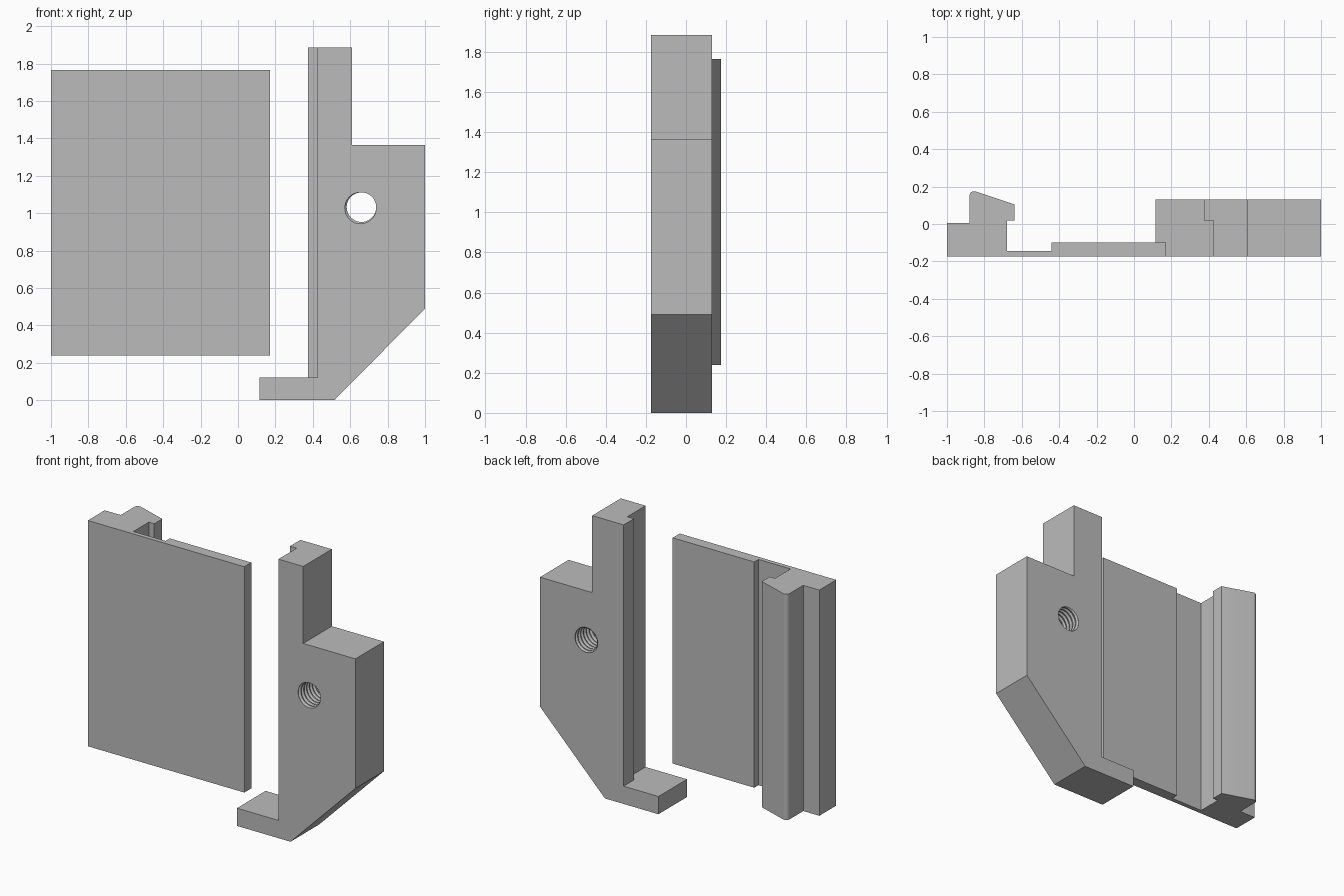
import bpy
import bmesh
from math import sin, cos, pi, radians
from mathutils import Vector

if "Cube" in bpy.data.objects:
    bpy.data.objects.remove(bpy.data.objects["Cube"], do_unlink=True)

grey = bpy.data.materials.new("plain_grey")
grey.use_nodes = True
grey.diffuse_color = (0.5, 0.5, 0.5, 1)
grey.node_tree.nodes["Principled BSDF"].inputs["Base Color"].default_value = (0.5, 0.5, 0.5, 1)


def finish(name, bm):
    bmesh.ops.recalc_face_normals(bm, faces=bm.faces)
    mesh = bpy.data.meshes.new(name)
    bm.to_mesh(mesh)
    bm.free()
    mesh.materials.append(grey)
    obj = bpy.data.objects.new(name, mesh)
    bpy.context.collection.objects.link(obj)
    return obj


def prism(name, points, offset):
    """Extrude a closed outline of 3D points by an offset."""
    bm = bmesh.new()
    face = bm.faces.new([bm.verts.new(p) for p in points])
    result = bmesh.ops.extrude_face_region(bm, geom=[face], use_keep_orig=True)
    verts = [v for v in result["geom"] if isinstance(v, bmesh.types.BMVert)]
    bmesh.ops.translate(bm, verts=verts, vec=offset)
    return finish(name, bm)


def activate(obj):
    bpy.ops.object.select_all(action='DESELECT')
    obj.select_set(True)
    bpy.context.view_layer.objects.active = obj


def cut(obj, cutter):
    cutter.hide_render = True
    mod = obj.modifiers.new("cut", 'BOOLEAN')
    mod.operation = 'DIFFERENCE'
    mod.solver = 'EXACT'
    mod.object = cutter
    activate(obj)
    bpy.ops.object.modifier_apply(modifier=mod.name)
    bpy.data.objects.remove(cutter, do_unlink=True)


def thread_cutter(cx, cz, start, turns, pitch, minor, major, segments=40):
    """Closed right-handed screw solid along y."""
    bm = bmesh.new()
    section = [(0, minor), (0.25, minor), (0.56, major), (0.69, major)]
    rows = []
    for i in range(turns * 4 + 1):
        shift, radius = section[i % 4]
        row = []
        for j in range(segments + 1):
            a = 2 * pi * j / segments
            y = start + pitch * (i // 4 + shift + j / segments)
            row.append(bm.verts.new((cx + radius * sin(a), y, cz + radius * cos(a))))
        rows.append(row)
    for low, high in zip(rows, rows[1:]):
        for j in range(segments):
            bm.faces.new((low[j], low[j + 1], high[j + 1], high[j]))
    bmesh.ops.remove_doubles(bm, verts=bm.verts, dist=0.0001)
    # Close both ends with fans
    end = start + pitch * (turns + 1)
    tips = [bm.verts.new((cx, start - 0.05, cz)), bm.verts.new((cx, end + 0.05, cz))]
    for edge in [e for e in bm.edges if e.is_boundary]:
        y = (edge.verts[0].co.y + edge.verts[1].co.y) / 2
        tip = tips[0] if y < (start + end) / 2 else tips[1]
        bm.faces.new((edge.verts[0], edge.verts[1], tip))
    return finish("thread_cutter", bm)


# Flat plate with a hooked rail along its back
arc = [(-0.855 + 0.025 * cos(radians(a)), 0.15 + 0.025 * sin(radians(a)))
       for a in (72, 90, 108, 126, 144, 162, 180)]
outline = [(-1, -0.175), (0.17, -0.175), (0.17, -0.10), (-0.44, -0.10),
           (-0.44, -0.145), (-0.68, -0.145), (-0.68, 0.02), (-0.64, 0.02),
           (-0.64, 0.105)] + arc + [(-0.88, 0.005), (-1, 0.005)]
plate = prism("hooked_plate", [(x, y, 0.24) for x, y in outline], Vector((0, 0, 1.525)))
activate(plate)
bpy.ops.object.shade_smooth_by_angle(angle=radians(25))

# Upright bracket with a foot and a sloped corner
outline = [(0.115, 0), (0.515, 0), (1, 0.49), (1, 1.365), (0.61, 1.365),
           (0.61, 1.885), (0.375, 1.885), (0.375, 0.12), (0.115, 0.12)]
bracket = prism("bracket", [(x, -0.175, z) for x, z in outline], Vector((0, 0.305, 0)))

# Step along the front of the bracket's inner edge
step = [(0.3, 0.12), (0.425, 0.12), (0.425, 2), (0.3, 2)]
cut(bracket, prism("step_cutter", [(x, -0.3, z) for x, z in step], Vector((0, 0.32, 0))))

# Threaded hole through the bracket
pitch = 0.03
cut(bracket, thread_cutter(0.66, 1.032, -0.175 - 3.25 * pitch, 17, pitch, 0.079, 0.091))
